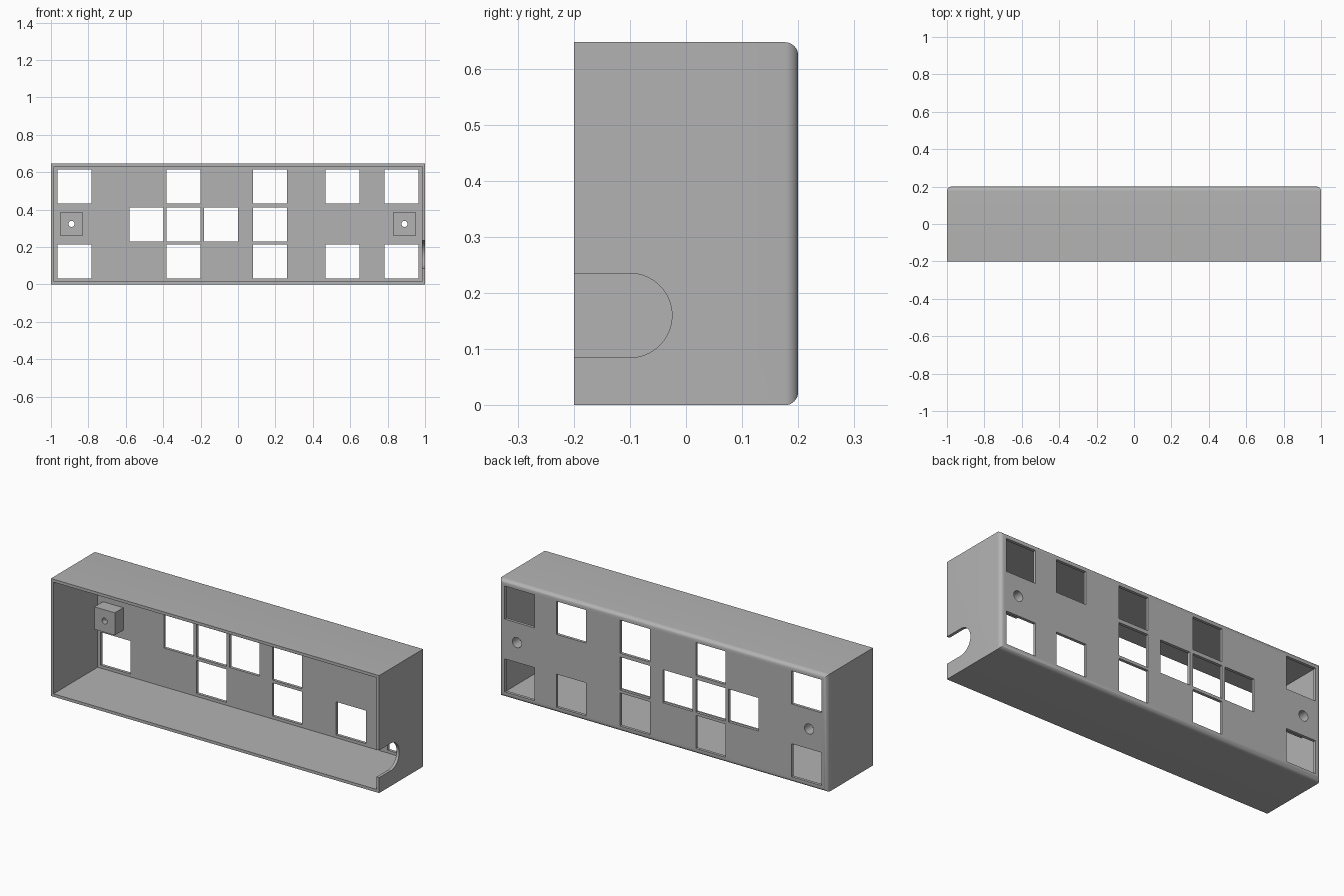
import bpy, bmesh, math
from mathutils import Matrix, Vector

old = bpy.data.objects.get("Cube")
if old:
    bpy.data.objects.remove(old)

HEIGHT, DEPTH, WALL = 0.647, 0.2, 0.016
MID = HEIGHT / 2
PLATE = DEPTH - WALL      # inner face of the back plate

grey = bpy.data.materials.new("plain grey")
grey.use_nodes = True
colour = (0.45, 0.45, 0.45, 1)
grey.diffuse_color = colour
grey.node_tree.nodes["Principled BSDF"].inputs["Base Color"].default_value = colour


def add_box(bm, lo, hi):
    lo, hi = Vector(lo), Vector(hi)
    m = Matrix.Translation((lo + hi) / 2) @ Matrix.Diagonal((*(hi - lo), 1))
    return bmesh.ops.create_cube(bm, size=1, matrix=m)["verts"]


def add_cylinder(bm, centre, radius, length, axis, sides=48):
    turn = Matrix.Rotation(math.pi / 2, 4, axis)
    bmesh.ops.create_cone(bm, cap_ends=True, segments=sides, radius1=radius,
                          radius2=radius, depth=length,
                          matrix=Matrix.Translation(centre) @ turn)


def make_object(name, bm):
    mesh = bpy.data.meshes.new(name)
    bmesh.ops.recalc_face_normals(bm, faces=bm.faces)
    bm.to_mesh(mesh)
    bm.free()
    ob = bpy.data.objects.new(name, mesh)
    ob.data.materials.append(grey)
    bpy.context.collection.objects.link(ob)
    return ob


def cut(ob, cutter_bm):
    """Subtract a cutter, apply the result and drop the cutter."""
    cutter = make_object("cutter", cutter_bm)
    cutter.hide_render = True
    mod = ob.modifiers.new("cut", 'BOOLEAN')
    mod.operation, mod.solver, mod.object = 'DIFFERENCE', 'EXACT', cutter
    bpy.context.view_layer.objects.active = ob
    bpy.ops.object.modifier_apply(modifier=mod.name)
    bpy.data.objects.remove(cutter)


def smooth(ob):
    bpy.ops.object.select_all(action='DESELECT')
    ob.select_set(True)
    bpy.context.view_layer.objects.active = ob
    bpy.ops.object.shade_smooth_by_angle(angle=math.radians(30))


# Outer case with rounded back edges
bm = bmesh.new()
add_box(bm, (-1, -DEPTH, 0), (1, DEPTH, HEIGHT))
back = [e for e in bm.edges if all(v.co.y > 0 for v in e.verts)]
bmesh.ops.bevel(bm, geom=back, offset=0.024, segments=8, profile=0.5,
                affect='EDGES', clamp_overlap=True)
housing = make_object("housing", bm)

# Hollow, open at the front
bm = bmesh.new()
add_box(bm, (WALL - 1, -1, WALL), (1 - WALL, PLATE, HEIGHT - WALL))
cut(housing, bm)

# Square windows in three rows
LOW, CENTRE, HIGH, HALF = 0.123, 0.321, 0.524, 0.091
rows = {
    LOW: (-0.875, -0.291, 0.171, 0.559, 0.874),
    CENTRE: (-0.49, -0.291, -0.09, 0.171),
    HIGH: (-0.875, -0.291, 0.171, 0.559, 0.874),
}
bm = bmesh.new()
for z, columns in rows.items():
    for x in columns:
        add_box(bm, (x - HALF, 0.1, z - HALF), (x + HALF, 0.3, z + HALF))
cut(housing, bm)

# Rounded cable notch in the left wall
bm = bmesh.new()
add_cylinder(bm, (1, -0.1, 0.16), 0.075, 0.1, 'Y', 64)
cut(housing, bm)
bm = bmesh.new()
add_box(bm, (0.95, -0.3, 0.085), (1.05, -0.1, 0.235))
cut(housing, bm)

# Screw posts, each with a through hole and a wider recess from the back
for side, name in ((-1, "right_screw_post"), (1, "left_screw_post")):
    x = side * 0.89
    bm = bmesh.new()
    add_box(bm, (x - 0.062, 0.11, MID - 0.062), (x + 0.062, PLATE, MID + 0.062))
    post = make_object(name, bm)
    for radius, start in ((0.016, 0.0), (0.028, 0.14)):
        for ob in (post, housing):
            if ob is housing and radius < 0.02:
                continue
            bm = bmesh.new()
            add_cylinder(bm, (x, start + 0.15, MID), radius, 0.3, 'X')
            cut(ob, bm)
    smooth(post)
smooth(housing)
